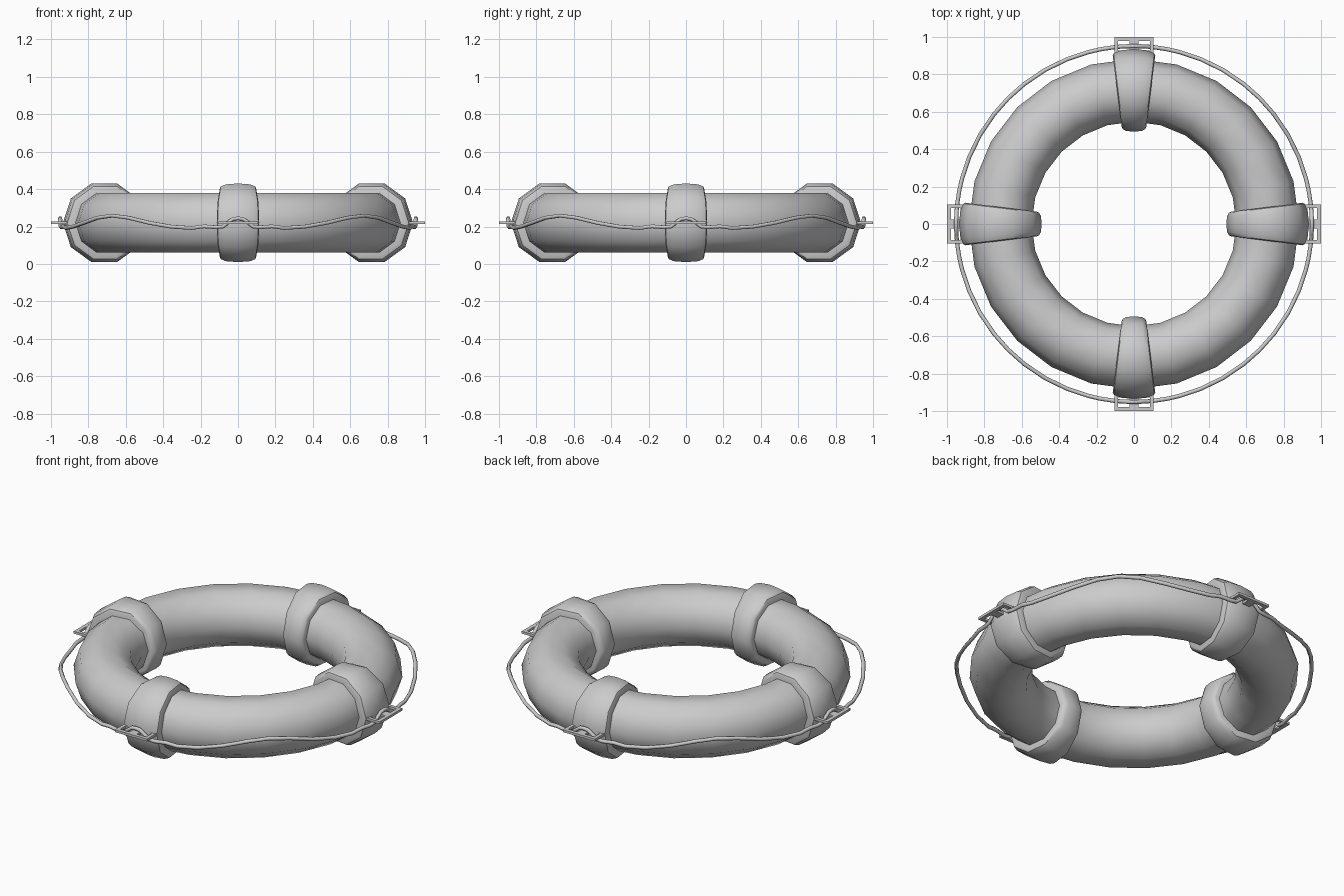
import bpy, bmesh
from math import sin, cos, pi, radians

if "Cube" in bpy.data.objects:
    bpy.data.objects.remove(bpy.data.objects["Cube"])

R, Z = 0.715, 0.22      # ring radius and mid height
SIDES = 10              # sides of the tube section


def add_mesh(name, bm, angle):
    bmesh.ops.recalc_face_normals(bm, faces=bm.faces)
    me = bpy.data.meshes.new(name)
    bm.to_mesh(me)
    bm.free()
    ob = bpy.data.objects.new(name, me)
    bpy.context.collection.objects.link(ob)
    finish(ob, angle)
    return ob


def finish(ob, angle):
    bpy.ops.object.select_all(action='DESELECT')
    ob.select_set(True)
    bpy.context.view_layer.objects.active = ob
    if angle:
        bpy.ops.object.shade_smooth_by_angle(angle=radians(angle))


def tube(name, stations, closed, angle):
    """Sweep a decagon round the z axis; stations are (degrees, section radius)."""
    bm = bmesh.new()
    rings = []
    for deg, r in stations:
        a = radians(deg)
        ring = []
        for i in range(SIDES):
            t = 2 * pi * i / SIDES
            d = R + r * cos(t)
            ring.append(bm.verts.new((d * cos(a), d * sin(a), Z + r * sin(t))))
        rings.append(ring)
    n = len(rings)
    for k in range(n if closed else n - 1):
        p, q = rings[k], rings[(k + 1) % n]
        for i in range(SIDES):
            j = (i + 1) % SIDES
            bm.faces.new((p[i], q[i], q[j], p[j]))
    return add_mesh(name, bm, angle)


# Float ring
tube("float_ring", [(15 * k, 0.168) for k in range(24)], True, 60)

# Four bands and four rope clips
half = [(-7.2, 0.14), (-7.2, 0.192), (-6.8, 0.204), (-4.8, 0.216)]
profile = half + [(0, 0.221)] + [(-a, r) for a, r in reversed(half)]
xs = [0.88, 0.927, 0.978, 1.0]
ys = [-0.105, -0.085, -0.024, 0.024, 0.085, 0.105]
for n, side in enumerate(("right", "back", "left", "front")):
    turn = 90 * n
    tube("band_" + side, [(a + turn, r) for a, r in profile], False, 40)

    # Flat clip plate with two slots
    bm = bmesh.new()
    grid = [[bm.verts.new((x, y, Z)) for y in ys] for x in xs]
    for i in range(3):
        for j in range(5):
            if i == 1 and j in (1, 3):
                continue
            bm.faces.new((grid[i][j], grid[i + 1][j], grid[i + 1][j + 1], grid[i][j + 1]))
    clip = add_mesh("clip_" + side, bm, 0)
    clip.rotation_euler.z = radians(turn)
    mod = clip.modifiers.new("thickness", 'SOLIDIFY')
    mod.thickness = 0.014
    mod.offset = 0

# Grab rope: heights over one eighth of the loop, mirrored and repeated
eighth = [(0, 0.244), (1.6, 0.241), (3.2, 0.222), (4.8, 0.200), (7, 0.196), (11, 0.201),
          (15, 0.192), (22, 0.199), (30, 0.220), (38, 0.247), (45, 0.258)]
quarter = eighth + [(90 - a, z) for a, z in reversed(eighth[1:-1])]
path = [(a + 90 * n, z) for n in range(4) for a, z in quarter]
cu = bpy.data.curves.new("grab_rope", 'CURVE')
cu.dimensions = '3D'
cu.bevel_depth = 0.011
cu.bevel_resolution = 1
sp = cu.splines.new('POLY')
sp.points.add(len(path) - 1)
sp.use_cyclic_u = True
for p, (a, z) in zip(sp.points, path):
    p.co = (0.951 * cos(radians(a)), 0.951 * sin(radians(a)), z, 1)
rope = bpy.data.objects.new("grab_rope", cu)
bpy.context.collection.objects.link(rope)
finish(rope, 0)
bpy.ops.object.convert(target='MESH')
finish(bpy.context.object, 65)
